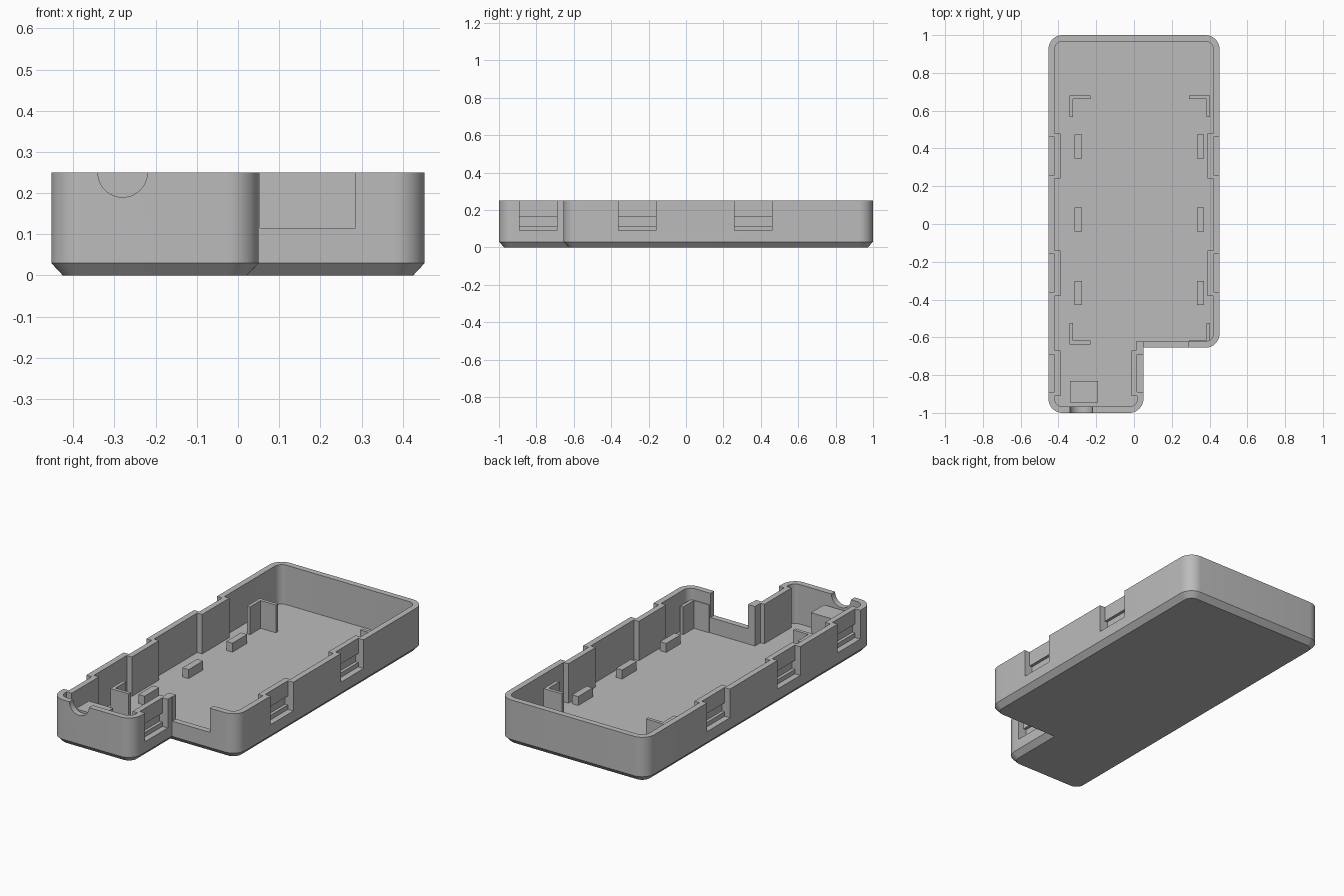
import bpy, bmesh, math

cube = bpy.data.objects.get("Cube")
if cube:
    bpy.data.objects.remove(cube, do_unlink=True)

grey = bpy.data.materials.new("plain_grey")
grey.use_nodes = True
grey.diffuse_color = (0.5, 0.5, 0.5, 1)
grey.node_tree.nodes["Principled BSDF"].inputs["Base Color"].default_value = (0.5, 0.5, 0.5, 1)

HALF_W, HALF_L, TOP = 0.453, 1.0, 0.25
STEP_X, STEP_Y = 0.05, -0.655
WALL, FLOOR, RADIUS, SEG = 0.033, 0.03, 0.075, 10


def finish(name, bm):
    bmesh.ops.recalc_face_normals(bm, faces=bm.faces)
    mesh = bpy.data.meshes.new(name)
    bm.to_mesh(mesh)
    bm.free()
    mesh.materials.append(grey)
    obj = bpy.data.objects.new(name, mesh)
    bpy.context.scene.collection.objects.link(obj)
    return obj


def boxes(name, ranges):
    """One object made of boxes given as (x0, x1, y0, y1, z0, z1)."""
    bm = bmesh.new()
    for x0, x1, y0, y1, z0, z1 in ranges:
        for v in bmesh.ops.create_cube(bm, size=1)["verts"]:
            v.co = (x1 if v.co.x > 0 else x0,
                    y1 if v.co.y > 0 else y0,
                    z1 if v.co.z > 0 else z0)
    return finish(name, bm)


def outline(inset):
    """Stepped plan with rounded outside corners, moved inward."""
    corners = [(-HALF_W, -HALF_L, 180), (STEP_X, -HALF_L, 270), (STEP_X, STEP_Y, None),
               (HALF_W, STEP_Y, 270), (HALF_W, HALF_L, 0), (-HALF_W, HALF_L, 90)]
    points = []
    for x, y, start in corners:
        if start is None:
            points.append((x - inset, y + inset))
            continue
        mid = math.radians(start + 45)
        cx = x - math.copysign(RADIUS, math.cos(mid))
        cy = y - math.copysign(RADIUS, math.sin(mid))
        for i in range(SEG + 1):
            a = math.radians(start + 90 * i / SEG)
            points.append((cx + (RADIUS - inset) * math.cos(a),
                           cy + (RADIUS - inset) * math.sin(a)))
    return points


def apply_boolean(obj, tool, operation):
    tool.hide_render = True
    mod = obj.modifiers.new(operation, 'BOOLEAN')
    mod.operation, mod.object, mod.solver = operation, tool, 'EXACT'
    mod.use_self = True
    bpy.context.view_layer.objects.active = obj
    bpy.ops.object.modifier_apply(modifier=mod.name)
    bpy.data.objects.remove(tool, do_unlink=True)


# Tray: chamfered base, outer wall, rim, inner wall, floor
bm = bmesh.new()
rings = []
for inset, z in ((0.028, 0), (0, 0.03), (0, TOP), (WALL, TOP), (WALL, FLOOR)):
    rings.append([bm.verts.new((x, y, z)) for x, y in outline(inset)])
count = len(rings[0])
for low, high in zip(rings, rings[1:]):
    for i in range(count):
        j = (i + 1) % count
        bm.faces.new((low[i], low[j], high[j], high[i]))
bm.faces.new(rings[0][::-1])
bm.faces.new(rings[-1])
tray = finish("tray", bm)

# Clip stations: thick pads inside, open recesses and catch grooves outside
pads, recesses, grooves = [], [], []
stations = [(s * HALF_W, s, y) for s in (-1, 1) for y in (0.36, -0.26)]
stations += [(-HALF_W, -1, -0.79), (STEP_X, 1, -0.79)]
for face, side, y in stations:
    def span(outer, inner):
        return sorted((face + side * outer, face - side * inner))
    pads.append((*span(-0.015, 0.064), y - 0.12, y + 0.12, 0.02, TOP))
    recesses.append((*span(0.02, 0.033), y - 0.1, y + 0.1, 0.09, TOP + 0.1))
    grooves.append((*span(0.02, 0.05), y - 0.1, y + 0.1, 0.115, 0.165))
pads.append((0.01, 0.035, -0.672, -0.622, 0.02, TOP))
apply_boolean(tray, boxes("pads", pads), 'UNION')
apply_boolean(tray, boxes("recess_cutter", recesses), 'DIFFERENCE')
apply_boolean(tray, boxes("groove_cutter", grooves), 'DIFFERENCE')

# Low opening in the step wall and round cable opening in the front wall
apply_boolean(tray, boxes("opening_cutter", [(0.053, 0.285, -0.7, -0.6, 0.115, 0.4)]), 'DIFFERENCE')
bpy.ops.mesh.primitive_cylinder_add(vertices=48, radius=0.06, depth=0.12,
                                    location=(-0.28, -1, TOP), rotation=(math.pi / 2, 0, 0))
apply_boolean(tray, bpy.context.object, 'DIFFERENCE')

bpy.ops.object.select_all(action='DESELECT')
tray.select_set(True)
bpy.context.view_layer.objects.active = tray
bpy.ops.object.shade_smooth_by_angle(angle=math.radians(30))

# Corner brackets that locate the board
LEFT, RIGHT, FRONT, BACK, ARM, THICK = -0.342, 0.403, -0.637, 0.68, 0.113, 0.019
for x, sx, side in ((LEFT, 1, "right"), (RIGHT, -1, "left")):
    for y, sy, end in ((FRONT, 1, "front"), (BACK, -1, "back")):
        bm = bmesh.new()
        plan = ((0, 0), (ARM, 0), (ARM, THICK), (THICK, THICK), (THICK, ARM), (0, ARM))
        base = bm.faces.new([bm.verts.new((x + sx * u, y + sy * v, 0.02)) for u, v in plan])
        top = bmesh.ops.extrude_face_region(bm, geom=[base])["geom"]
        for v in top:
            if isinstance(v, bmesh.types.BMVert):
                v.co.z = 0.185
        finish(f"{end}_{side}_bracket", bm)

# Board supports in two rows
for x, side in ((-0.295, "right"), (0.352, "left")):
    for y, place in ((0.41, "back"), (0.023, "middle"), (-0.365, "front")):
        boxes(f"{place}_{side}_support",
              [(x - 0.019, x + 0.019, y - 0.064, y + 0.064, 0.02, 0.08)])

# Cable strain block behind the round opening
boxes("cable_block", [(-0.34, -0.19, -0.945, -0.83, 0.02, 0.19)])
